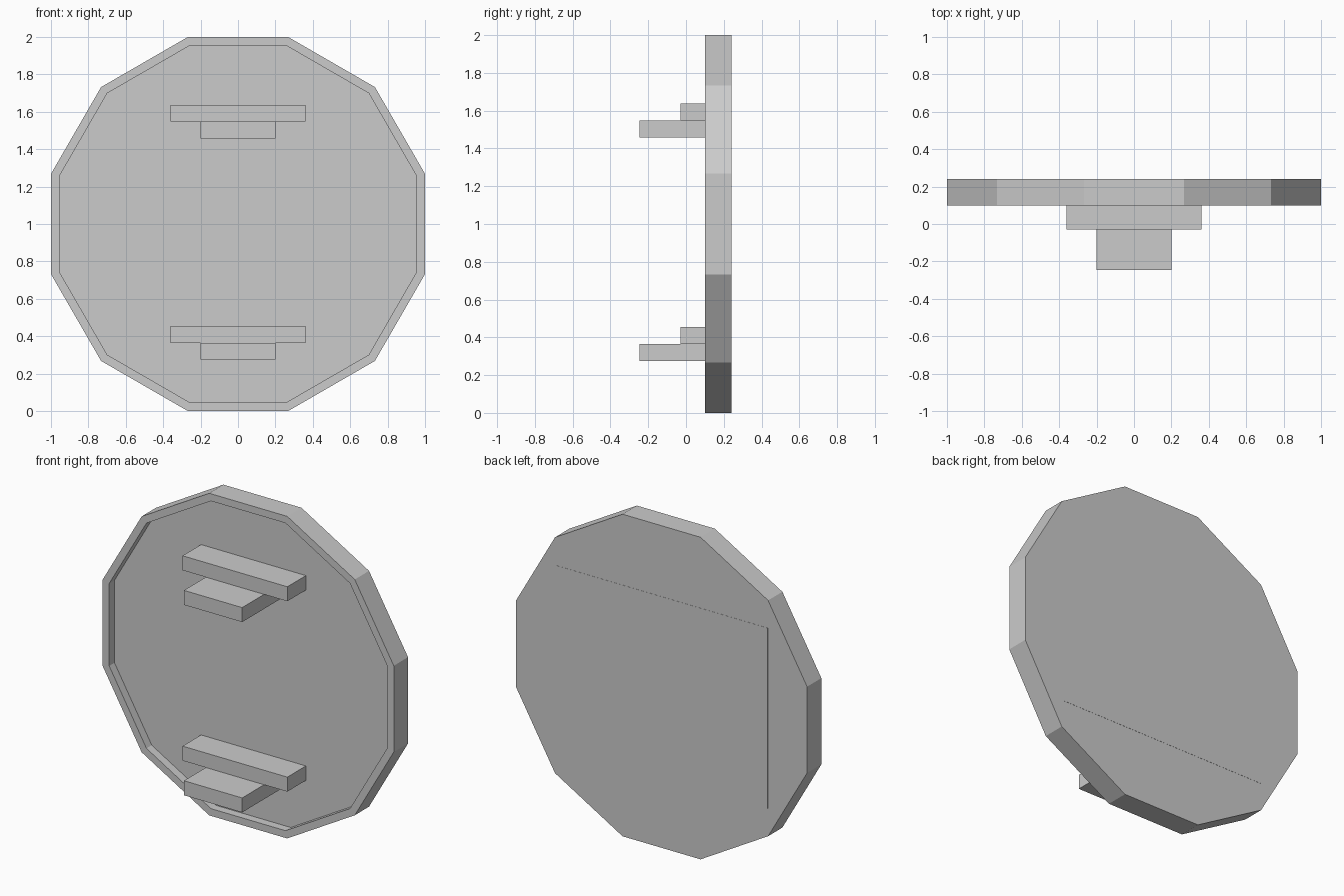
import bpy, bmesh
from math import radians, cos
from mathutils import Matrix, Vector

if "Cube" in bpy.data.objects:
    bpy.data.objects.remove(bpy.data.objects["Cube"])

FRONT, FLOOR, BACK = 0.10, 0.152, 0.24   # y of rim front, recess floor, back


def finish(bm, name):
    bmesh.ops.recalc_face_normals(bm, faces=bm.faces[:])
    mesh = bpy.data.meshes.new(name)
    bm.to_mesh(mesh)
    bm.free()
    obj = bpy.data.objects.new(name, mesh)
    bpy.context.collection.objects.link(obj)
    return obj


def box(name, lo, hi):
    lo, hi = Vector(lo), Vector(hi)
    bm = bmesh.new()
    bmesh.ops.create_cube(bm, size=1, matrix=Matrix.Translation((lo + hi) / 2)
                          @ Matrix.Diagonal((*(hi - lo), 1)))
    return finish(bm, name)


# Twelve-sided disc with a raised rim around a recessed front
bm = bmesh.new()
r = 1 / cos(radians(15))
place = (Matrix.Translation((0, (FRONT + BACK) / 2, 1))
         @ Matrix.Rotation(radians(90), 4, 'X')
         @ Matrix.Rotation(radians(15), 4, 'Z'))
bmesh.ops.create_cone(bm, cap_ends=True, segments=12, radius1=r, radius2=r,
                      depth=BACK - FRONT, matrix=place)
bm.normal_update()
face = min(bm.faces, key=lambda f: f.calc_center_median().y)
bmesh.ops.inset_region(bm, faces=[face], thickness=0.045, use_even_offset=True)
floor = bmesh.ops.extrude_discrete_faces(bm, faces=[face])['faces'][0]
bmesh.ops.translate(bm, verts=floor.verts[:], vec=(0, FLOOR - FRONT, 0))
finish(bm, "disc")

# Flat panel set into the back, practically flush
box("back_panel", (-0.73, BACK - 0.02, 0.44), (0.73, BACK + 0.001, 1.56))

# Two stepped brackets: wide short bar over a narrow long bar
for label, z in (("lower", 0.275), ("upper", 1.457)):
    box(label + "_narrow_bar", (-0.20, -0.245, z), (0.20, FLOOR, z + 0.09))
    box(label + "_wide_bar", (-0.36, -0.03, z + 0.09), (0.36, FLOOR, z + 0.18))
